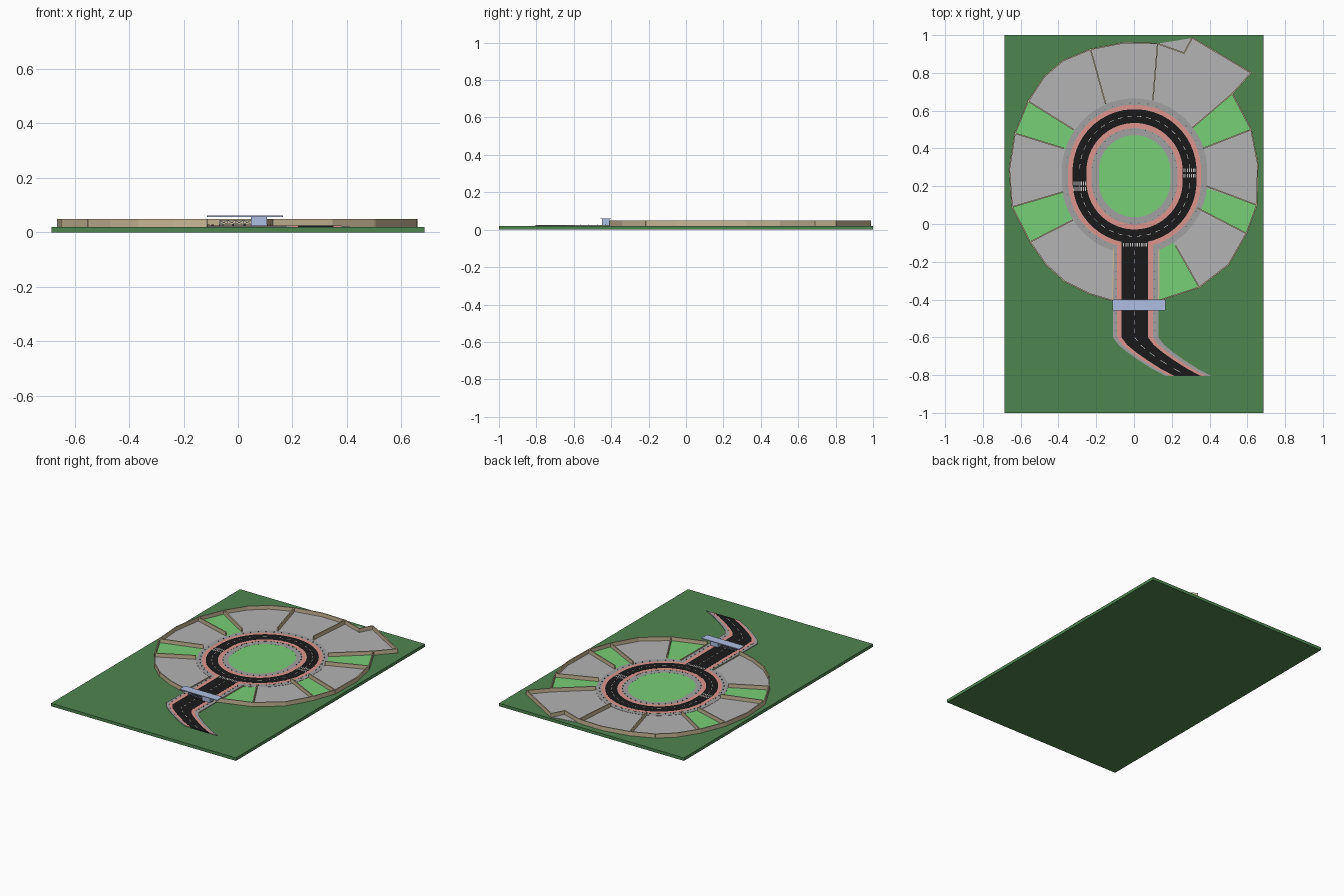
import bpy, bmesh, math
from mathutils import Vector

if "Cube" in bpy.data.objects:
    bpy.data.objects.remove(bpy.data.objects["Cube"])


def mat(name, r, g, b):
    m = bpy.data.materials.new(name)
    m.diffuse_color = tuple((c / 255) ** 2.2 for c in (r, g, b)) + (1,)
    m.use_nodes = True
    m.node_tree.nodes["Principled BSDF"].inputs["Base Color"].default_value = m.diffuse_color
    return m


GROUND, LAWN = mat("ground_green", 80, 132, 82), mat("lawn_green", 118, 205, 118)
PAVE, PLOT = mat("pavement_grey", 160, 160, 160), mat("plot_grey", 178, 178, 178)
PINK, ASPHALT = mat("cycle_pink", 222, 148, 140), mat("asphalt", 32, 32, 32)
WHITE, WALL = mat("marking_white", 215, 215, 215), mat("wall_beige", 200, 184, 150)
BLUE, DARK = mat("gate_blue", 172, 188, 225), mat("dark_grey", 70, 72, 76)
Z0 = 0.02


def finish(name, bm, m):
    bmesh.ops.recalc_face_normals(bm, faces=bm.faces)
    me = bpy.data.meshes.new(name)
    bm.to_mesh(me)
    bm.free()
    me.materials.append(m)
    ob = bpy.data.objects.new(name, me)
    bpy.context.collection.objects.link(ob)
    return ob


def add_prism(bm, pts, z0, z1):
    lo = [bm.verts.new((x, y, z0)) for x, y in pts]
    hi = [bm.verts.new((x, y, z1)) for x, y in pts]
    bm.faces.new(lo[::-1])
    bm.faces.new(hi)
    n = len(pts)
    for i in range(n):
        bm.faces.new((lo[i], lo[(i + 1) % n], hi[(i + 1) % n], hi[i]))


def prism(name, pts, z0, z1, m):
    bm = bmesh.new()
    add_prism(bm, pts, z0, z1)
    return finish(name, bm, m)


def add_bar(bm, a, b, w, z0, z1, cap=0.0):
    # upright slab following the segment a-b
    a, b = Vector(a), Vector(b)
    d = (b - a).normalized()
    s = Vector((-d.y, d.x)) * w / 2
    a, b = a - d * cap, b + d * cap
    add_prism(bm, [a - s, b - s, b + s, a + s], z0, z1)


def rect(x0, x1, y0, y1):
    return [(x0, y0), (x1, y0), (x1, y1), (x0, y1)]


def oval(r, n=48):
    # circle stretched by a short straight section in y
    out = []
    for i in range(n):
        t = 2 * math.pi * (i + 0.5) / n
        s = math.sin(t)
        out.append((0.003 + r * math.cos(t), 0.253 + r * s + math.copysign(0.027, s)))
    return out


def oval_ring(name, r0, r1, z1, m):
    bm = bmesh.new()
    loops = [[bm.verts.new((x, y, z)) for x, y in oval(r)]
             for r, z in ((r0, Z0), (r1, Z0), (r1, z1), (r0, z1))]
    n = len(loops[0])
    for k in range(4):
        A, B = loops[k], loops[(k + 1) % 4]
        for i in range(n):
            j = (i + 1) % n
            bm.faces.new((A[i], A[j], B[j], B[i]))
    return finish(name, bm, m)


# ground slab
prism("ground", rect(-0.685, 0.685, -1, 1), 0, Z0, GROUND)

# building plots: outer wall corners in order, starting left of the road
outer = [(-.115, -.405), (-.235, -.37), (-.365, -.305), (-.465, -.215), (-.55, -.095),
         (-.645, .09), (-.66, .29), (-.63, .48), (-.56, .65), (-.475, .78), (-.375, .865),
         (-.23, .925), (-.05, .96), (.125, .955), (.31, .985), (.62, .80), (.52, .69),
         (.62, .50), (.655, .32), (.65, .10), (.595, -.05), (.5, -.215), (.345, -.335), (.13, -.405)]
# dividing walls: outer corner index -> inner end
dividers = [(0, (-.108, -.13)), (4, (-.325, .02)), (5, (-.375, .17)), (7, (-.37, .40)),
            (8, (-.32, .50)), (11, (-.15, .635)), (13, (.1, .655)), (16, (.31, .51)),
            (17, (.365, .40)), (19, (.385, .20)), (20, (.335, .085)), (22, (.22, -.115)), (23, (.132, -.13))]
lawns = {1, 3, 7, 9, 11}
for k, ((i, p), (j, q)) in enumerate(zip(dividers, dividers[1:])):
    # inner edge slips under the pavement ring
    c = Vector((0, .253))
    tuck = [c + (Vector(v) - c) * 0.86 for v in (q, p)]
    if k == 0:
        tuck[1] = Vector((-.108, -.06))
    if k == 11:
        tuck[0] = Vector((.13, -.06))
    green = k in lawns
    prism("lawn_plot" if green else "building_plot", outer[i:j + 1] + [tuple(v) for v in tuck],
          Z0 - .005, .0225, LAWN if green else PLOT)

# boundary walls
bm = bmesh.new()
line = outer[:14] + [(.265, .905), (.305, .98)] + outer[14:]
for a, b in zip(line, line[1:]):
    add_bar(bm, a, b, .007, Z0, .048, .003)
for i, p in dividers:
    add_bar(bm, outer[i], p, .007, Z0, .048 if i not in (0, 23) else .028)
finish("plot_walls", bm, WALL)

# round road, layered from outside to the central lawn
oval_ring("outer_pavement", .345, .385, .0240, PAVE)
oval_ring("outer_cycle_lane", .32, .352, .0244, PINK)
oval_ring("ring_road", .255, .328, .0248, ASPHALT)
oval_ring("inner_cycle_lane", .228, .258, .0244, PINK)
oval_ring("inner_pavement", .19, .232, .0240, PAVE)
prism("central_lawn", oval(.198), Z0, .0235, LAWN)

# access road bending to the right
bend = [(-.60, 0), (-.64, .03), (-.68, .078), (-.72, .135), (-.765, .205), (-.805, .28)]


def stem(name, x0, x1, top, z, m):
    bm = bmesh.new()
    rows = []
    for y, dx in [(top, 0)] + bend:
        rows.append([bm.verts.new((x + dx, y, h)) for x, h in ((x0, Z0), (x1, Z0), (x1, z), (x0, z))])
    for A, B in zip(rows, rows[1:]):
        for i in range(4):
            j = (i + 1) % 4
            bm.faces.new((A[i], A[j], B[j], B[i]))
    bm.faces.new(rows[0])
    bm.faces.new(rows[-1])
    finish(name, bm, m)


stem("stem_pavement_left", -.112, -.085, -.11, .0240, PAVE)
stem("stem_pavement_right", .098, .13, -.11, .0240, PAVE)
stem("stem_cycle_lane_left", -.09, -.06, -.09, .0244, PINK)
stem("stem_cycle_lane_right", .07, .10, -.09, .0244, PINK)
stem("stem_road", -.066, .074, -.07, .0249, ASPHALT)

# dashed centre lines
bm = bmesh.new()
mid = oval(.291, 72)
for i in range(0, 72, 2):
    add_bar(bm, mid[i], mid[i + 1], .003, .0245, .0253)
for i in range(10):
    y = -.14 - .046 * i
    add_bar(bm, (.004, y), (.004, y - .023), .003, .0245, .0253)
for (y, dx), (y2, dx2) in zip(bend, bend[1:]):
    a, b = Vector((dx + .004, y)), Vector((dx2 + .004, y2))
    add_bar(bm, a, a.lerp(b, .5), .003, .0245, .0253)
# zebra crossings
for i in range(7):
    for cx, cy in ((-.287, .2), (.294, .27)):
        x = cx - .03 + .01 * i
        for dy in (-.014, .014):
            add_bar(bm, (x, cy + dy - .01), (x, cy + dy + .01), .005, .0245, .0253)
for i in range(11):
    x = -.055 + .012 * i
    add_bar(bm, (x, -.12), (x, -.1), .006, .0245, .0254)
finish("road_markings", bm, WHITE)

# kerb posts round both pavements and along the access road
bm = bmesh.new()
posts = [p for r, n in ((.222, 36), (.362, 48)) for p in oval(r, n)
         if not (abs(p[0]) < .12 and p[1] < -.05)]
posts += [(x, -.16 - .045 * i) for i in range(10) for x in (-.095, .108)]
for x, y in posts:
    add_prism(bm, rect(x - .002, x + .002, y - .002, y + .002), Z0, .028)
finish("kerb_posts", bm, DARK)

# entrance gate: flat roof, guard booth and lattice barrier
prism("gate_roof", rect(-.113, .166, -.458, -.40), .056, .061, BLUE)
prism("guard_booth", rect(.048, .106, -.45, -.41), Z0, .056, BLUE)
bm = bmesh.new()
for z in (.029, .044):
    add_bar(bm, (-.066, -.43), (.048, -.43), .004, z - .001, z + .001)
for i in range(5):
    x = -.066 + .0285 * i
    add_bar(bm, (x - .001, -.43), (x + .001, -.43), .004, .022, .045)
finish("gate_barrier", bm, BLUE)
bm = bmesh.new()
for i in range(4):
    for s in (1, -1):
        x = -.052 + .0285 * i
        vs = [[bm.verts.new((x + s * e * .0138, y, .0365 + e * .007 + t))
               for e, t in ((-1, -.0008), (1, -.0008), (1, .0008), (-1, .0008))]
              for y in (-.431, -.429)]
        bm.faces.new(vs[0])
        bm.faces.new(vs[1])
        for k in range(4):
            j = (k + 1) % 4
            bm.faces.new((vs[0][k], vs[0][j], vs[1][j], vs[1][k]))
finish("barrier_braces", bm, BLUE)
